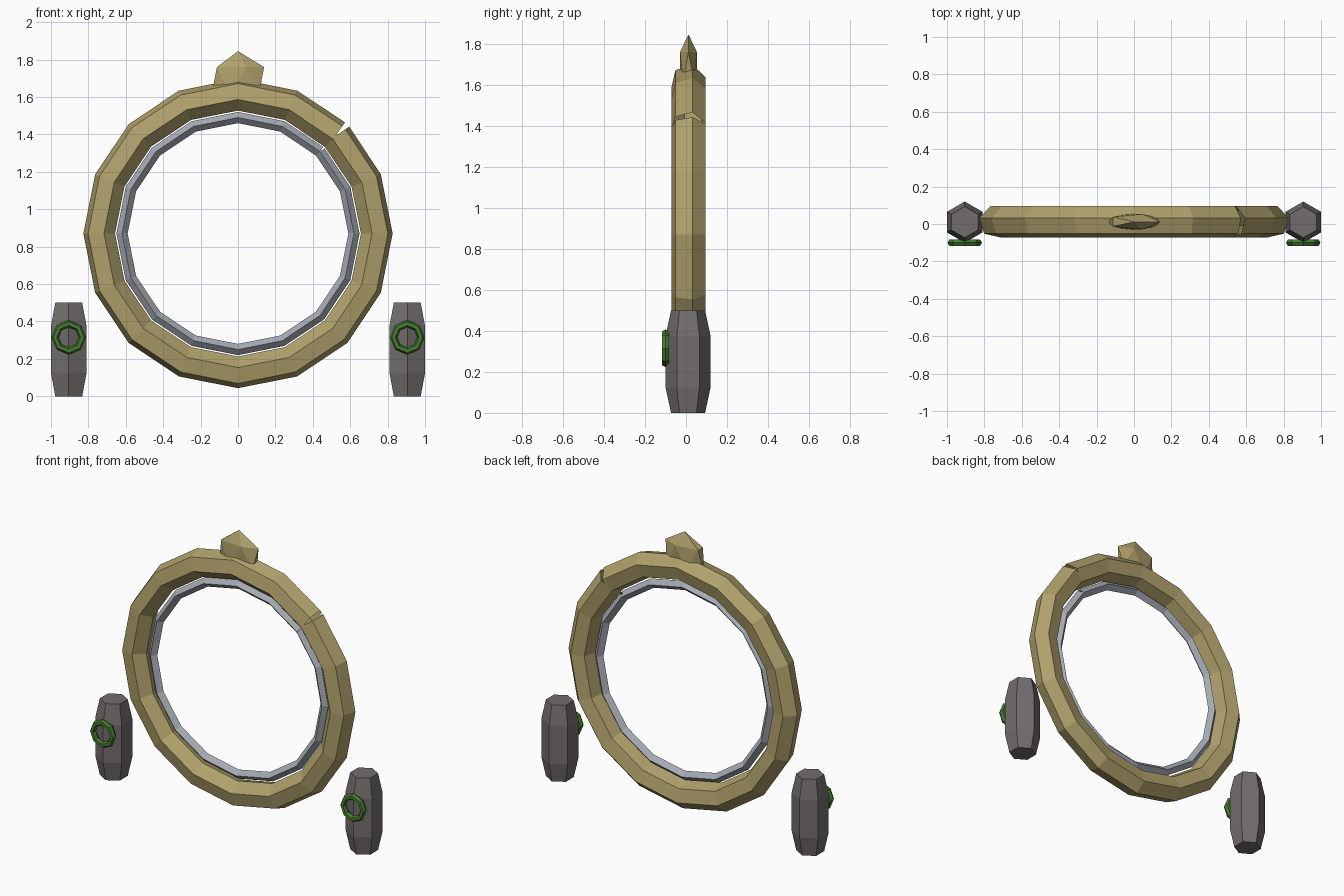
import bpy, bmesh
from math import sin, cos, pi, radians
from mathutils import Vector, Matrix

old = bpy.data.objects.get("Cube")
if old:
    bpy.data.objects.remove(old, do_unlink=True)

MID_Y = 0.01
RING_Z = 0.87


def material(name, rgb):
    m = bpy.data.materials.new(name)
    m.use_nodes = True
    m.diffuse_color = (*rgb, 1)
    bsdf = next(n for n in m.node_tree.nodes if n.type == 'BSDF_PRINCIPLED')
    bsdf.inputs["Base Color"].default_value = (*rgb, 1)
    return m


gold = material("dull gold", (0.44, 0.36, 0.15))
silver = material("silver", (0.38, 0.41, 0.46))
stone = material("grey stone", (0.17, 0.155, 0.15))
green = material("green", (0.06, 0.21, 0.03))


def finish(bm, name, mat, recalc=True):
    if recalc:
        bmesh.ops.recalc_face_normals(bm, faces=bm.faces)
    mesh = bpy.data.meshes.new(name)
    bm.to_mesh(mesh)
    bm.free()
    mesh.materials.append(mat)
    ob = bpy.data.objects.new(name, mesh)
    bpy.context.collection.objects.link(ob)
    return ob


def bridge(bm, loops, closed):
    pairs = list(zip(loops, loops[1:]))
    if closed:
        pairs.append((loops[-1], loops[0]))
    for a, b in pairs:
        for i in range(len(a)):
            j = (i + 1) % len(a)
            bm.faces.new((a[i], a[j], b[j], b[i]))


def hoop(name, mat, centre, major, minor, segments, sides, twist=0, split=None):
    """Faceted upright ring; a split angle leaves square-cut ends there."""
    bm = bmesh.new()
    step = 2 * pi / segments
    count = segments if split is None else segments + 1
    loops = []
    for i in range(count):
        t = (split or 0) + i * step
        lean = t
        if split is not None:
            lean += step / 2 if i == 0 else -step / 2 if i == segments else 0
        hub = Vector(centre) + major * Vector((cos(t), 0, sin(t)))
        out = Vector((cos(lean), 0, sin(lean)))
        loop = []
        for k in range(sides):
            a = twist + 2 * pi * k / sides
            loop.append(bm.verts.new(hub + minor * (cos(a) * out + sin(a) * Vector((0, 1, 0)))))
        loops.append(loop)
    bridge(bm, loops, split is None)
    return finish(bm, name, mat)


# Large split ring and the thin ring inside it
hoop("outer_ring", gold, (0, MID_Y + 0.002, RING_Z), 0.742, 0.087, 16, 6,
     radians(13), radians(45))
hoop("inner_ring", silver, (0, MID_Y, RING_Z), 0.62, 0.03, 16, 4, 0, radians(45))

# Flattened crest stone on top
bm = bmesh.new()
bmesh.ops.create_icosphere(bm, subdivisions=1, radius=1)
bm.transform(Matrix.Translation((0, MID_Y + 0.002, 1.691)) @ Matrix.Diagonal((0.156, 0.048, 0.154, 1)))
finish(bm, "crest", gold)

# Hexagonal side posts with tapered ends, each with a small ring on the front
for side, x in (("right", -0.905), ("left", 0.905)):
    bm = bmesh.new()
    loops = []
    for z, r in ((0, 0.083), (0.125, 0.11), (0.375, 0.11), (0.5, 0.083)):
        loops.append([bm.verts.new((x + r * sin(k * pi / 3), MID_Y + r * cos(k * pi / 3), z))
                      for k in range(6)])
    bridge(bm, loops, False)
    bm.faces.new(loops[0])
    bm.faces.new(loops[-1])
    finish(bm, side + "_post", stone)
    hoop(side + "_post_ring", green, (x, -0.1, 0.315), 0.073, 0.019, 8, 6)
